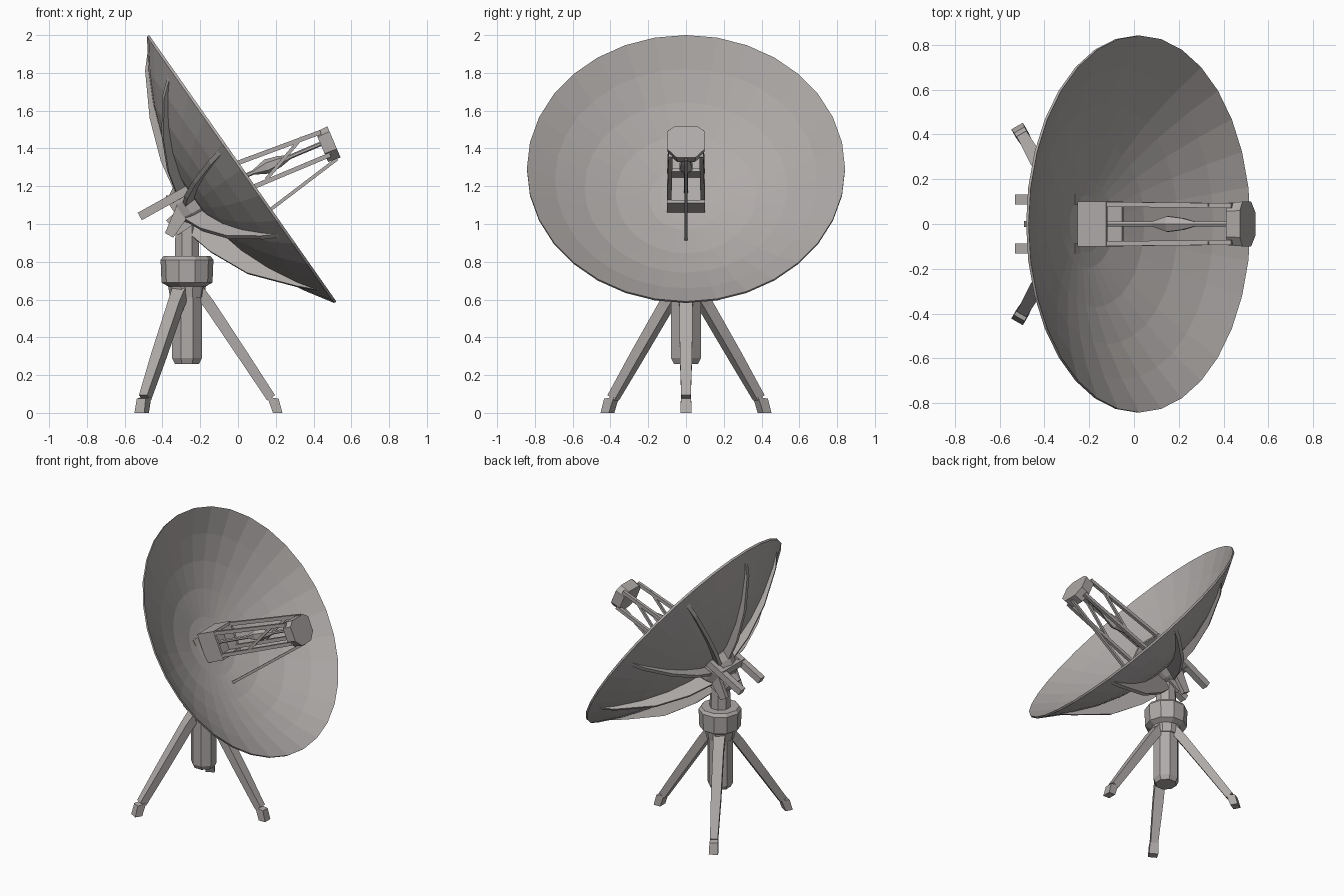
import bpy, bmesh, math
from mathutils import Matrix, Vector

if "Cube" in bpy.data.objects:
    bpy.data.objects.remove(bpy.data.objects["Cube"])

metal = bpy.data.materials.new("warm grey metal")
metal.diffuse_color = (0.43, 0.405, 0.395, 1)
metal.use_nodes = True
metal.node_tree.nodes["Principled BSDF"].inputs["Base Color"].default_value = metal.diffuse_color


def finish(bm, name):
    bmesh.ops.recalc_face_normals(bm, faces=bm.faces)
    me = bpy.data.meshes.new(name)
    bm.to_mesh(me)
    bm.free()
    me.materials.append(metal)
    ob = bpy.data.objects.new(name, me)
    bpy.context.collection.objects.link(ob)
    return ob


def frame(origin, axis):
    """Matrix with local z along axis (in the xz plane), local x pointing down, local y = y."""
    z = Vector(axis).normalized()
    y = Vector((0, 1, 0))
    x = y.cross(z)
    m = Matrix((x, y, z)).transposed().to_4x4()
    m.translation = origin
    return m


def lathe(name, profile, n, m, turn=0.0, closed=False, sy=1.0):
    """Spin (radius, height) points about local z; open profiles get end caps."""
    bm = bmesh.new()
    rings = []
    for r, h in profile:
        rings.append([bm.verts.new(m @ Vector((r * math.cos(a), sy * r * math.sin(a), h)))
                      for a in (turn + 2 * math.pi * i / n for i in range(n))])
    pairs = list(zip(rings, rings[1:]))
    if closed:
        pairs.append((rings[-1], rings[0]))
    for a, b in pairs:
        for i in range(n):
            j = (i + 1) % n
            bm.faces.new((a[i], a[j], b[j], b[i]))
    if not closed:
        bm.faces.new(rings[0])
        bm.faces.new(rings[-1])
    return finish(bm, name)


def beam(name, points, sizes):
    """Rectangular bar along a path; sizes are (width, height) per point."""
    bm = bmesh.new()
    pts = [Vector(p) for p in points]
    d = (pts[-1] - pts[0]).normalized()
    side = d.cross(Vector((0, 0, 1))).normalized()
    up = side.cross(d)
    rings = []
    for p, (w, h) in zip(pts, sizes):
        rings.append([bm.verts.new(p + side * w / 2 * s + up * h / 2 * t)
                      for s, t in ((-1, -1), (1, -1), (1, 1), (-1, 1))])
    for a, b in zip(rings, rings[1:]):
        for i in range(4):
            j = (i + 1) % 4
            bm.faces.new((a[i], a[j], b[j], b[i]))
    bm.faces.new(rings[0])
    bm.faces.new(rings[-1])
    return finish(bm, name)


# --- pedestal ---
cx = -0.27
base = Matrix.Translation((cx, 0, 0))
lathe("lower_post", [(0.07, 0.26), (0.085, 0.29), (0.085, 0.64)], 8, base, math.pi / 8)
lathe("turntable_drum", [(0.09, 0.61), (0.1, 0.67), (0.135, 0.69), (0.14, 0.81), (0.125, 0.83)],
      10, base)
lathe("neck", [(0.07, 0.82), (0.065, 1.02)], 8, base, math.pi / 8)

# --- three legs with flat feet ---
for k in range(3):
    a = k * 2 * math.pi / 3
    c, s = math.cos(a), math.sin(a)
    path = [(cx + r * c, r * s, z) for r, z in ((0.06, 0.65), (0.12, 0.57), (0.3, 0.3), (0.445, 0.08))]
    beam("leg_%d" % (k + 1), path, [(0.08, 0.06), (0.07, 0.06), (0.065, 0.055), (0.05, 0.05)])
    foot = base @ Matrix.Rotation(a, 4, 'Z')
    bm = bmesh.new()
    low = [(0.455, -0.03), (0.505, -0.03), (0.505, 0.03), (0.455, 0.03)]
    bot = [bm.verts.new(foot @ Vector((x, y, 0))) for x, y in low]
    top = [bm.verts.new(foot @ Vector((x - 0.03 + (0.01 if x > 0.5 else 0), y * 0.9,
                                       0.085 if x < 0.5 else 0.075))) for x, y in low]
    for i in range(4):
        j = (i + 1) % 4
        bm.faces.new((bot[i], bot[j], top[j], top[i]))
    bm.faces.new(bot)
    bm.faces.new(top)
    finish(bm, "foot_%d" % (k + 1))

# --- dish: thin paraboloid shell ---
R, DEPTH, SQ = 0.862, 0.30, 0.977
dish = frame((0.025, 0, 1.295), (0.818, 0, 0.575))


def bowl(r):
    return -DEPTH * (1 - (r / R) ** 2)


radii = [0.02, 0.2, 0.38, 0.55, 0.71, R]
inner = [(r, bowl(r)) for r in radii]
outer = [(r, bowl(r) - 0.014) for r in reversed(radii)]
lathe("dish", inner + outer, 32, dish, 0, True, SQ)
lathe("dish_centre", [(0.06, -DEPTH + 0.004), (0.06, -DEPTH - 0.03)], 12, dish)

# --- back hub and radial ribs, deeper towards the bottom ---
lathe("back_hub", [(0.15, -0.29), (0.13, -0.36), (0.09, -0.43)], 10, dish)
for k in range(9):
    a = math.pi + k * 2 * math.pi / 9
    deep = 0.065 + 0.065 * max(0, math.cos(a))
    line = [(r, bowl(r) - 0.008) for r in (0.08, 0.3, 0.55, 0.81)]
    line += [(0.72, bowl(0.72) - 0.035), (0.5, bowl(0.5) - deep * 0.8),
             (0.28, bowl(0.28) - deep), (0.08, bowl(0.08) - deep * 1.15)]
    m = dish @ Matrix.Diagonal((1, SQ, 1, 1)) @ Matrix.Rotation(a, 4, 'Z')
    bm = bmesh.new()
    left, right = ([bm.verts.new(m @ Vector((r, s * 0.013, h))) for r, h in line] for s in (-1, 1))
    n = len(line)
    for i in range(n):
        j = (i + 1) % n
        bm.faces.new((left[i], left[j], right[j], right[i]))
    for i in range(3):  # side quads between the dish edge and the outer edge
        for side in (left, right):
            bm.faces.new((side[i], side[i + 1], side[n - 2 - i], side[n - 1 - i]))
    finish(bm, "dish_rib_%d" % (k + 1))

# --- tilting mount: cradle, side cheeks and counter arms ---
beam("tilt_cradle", [(-0.35, 0, 0.98), (-0.22, 0, 1.08)], [(0.15, 0.1), (0.15, 0.12)])
for s, tag in ((-1, "near"), (1, "far")):
    beam("counter_arm_" + tag, [(-0.52, s * 0.11, 1.04), (-0.25, s * 0.11, 1.19)],
         [(0.045, 0.045)] * 2)
    beam("mount_cheek_" + tag, [(-0.365, s * 0.085, 0.94), (-0.27, s * 0.085, 1.11)],
         [(0.03, 0.05), (0.03, 0.09)])
beam("counter_arm_crossbar", [(-0.36, -0.12, 1.13), (-0.36, 0.12, 1.13)], [(0.04, 0.04)] * 2)

# --- feed base: hollow box in the dish centre ---
feed = frame((-0.15, 0, 1.175), (0.92, 0, 0.39))
bm = bmesh.new()
bmesh.ops.create_cube(bm, size=1, matrix=feed @ Matrix.Diagonal((0.2, 0.2, 0.14, 1)))
axis = feed.to_3x3() @ Vector((0, 0, 1))
bm.normal_update()
front = max(bm.faces, key=lambda f: f.calc_center_median().dot(axis))
bmesh.ops.inset_region(bm, faces=[front], thickness=0.025)
ext = bmesh.ops.extrude_discrete_faces(bm, faces=[front])
bmesh.ops.translate(bm, verts=ext["faces"][0].verts, vec=-axis * 0.08)
finish(bm, "feed_base")

# --- feed head: chamfered block at the end of four rails ---
head = frame((0.485, 0, 1.425), (0.92, 0, 0.39))
outline = [(-0.09, -0.06), (-0.06, -0.1), (0.04, -0.1), (0.09, -0.05),
           (0.09, 0.05), (0.04, 0.1), (-0.06, 0.1), (-0.09, 0.06)]
bm = bmesh.new()
lo, hi = ([bm.verts.new(head @ Vector((x * k, y * k, z))) for x, y in outline]
          for z, k in ((-0.045, 0.95), (0.025, 1.0)))
for i in range(8):
    j = (i + 1) % 8
    bm.faces.new((lo[i], lo[j], hi[j], hi[i]))
bm.faces.new(lo)
bm.faces.new(hi)
finish(bm, "feed_head")

for s, tag in ((-1, "near"), (1, "far")):
    for x0, x1, lev in ((-0.085, -0.075, "upper"), (0.07, 0.055, "lower")):
        beam("feed_rail_%s_%s" % (lev, tag),
             [feed @ Vector((x0, s * 0.088, 0.05)), head @ Vector((x1, s * 0.082, -0.02))],
             [(0.022, 0.024)] * 2)
    beam("feed_brace_" + tag,
         [feed @ Vector((0.06, s * 0.088, 0.3)), feed @ Vector((-0.07, s * 0.085, 0.56))],
         [(0.015, 0.018)] * 2)

# --- spindle between the rails and the lower support rod ---
lathe("feed_spindle", [(0.012, -0.02), (0.012, 0.25), (0.04, 0.33), (0.03, 0.4), (0.012, 0.46),
                       (0.012, 0.65)], 6, feed)
beam("support_rod", [(-0.04, 0, 0.915), (0.525, 0, 1.345)], [(0.018, 0.018)] * 2)
